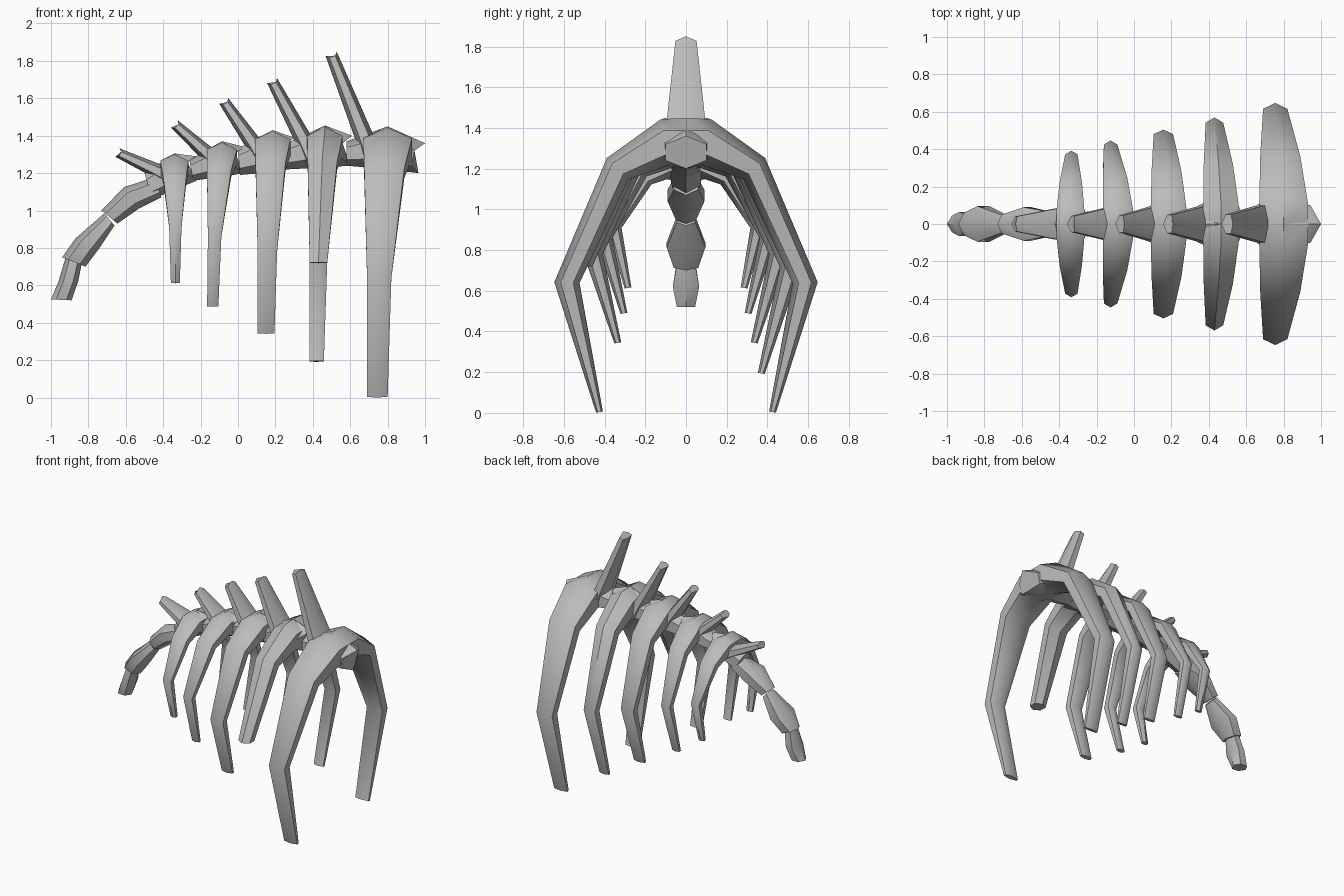
import bpy, bmesh, math
from mathutils import Vector as V

cube = bpy.data.objects.get("Cube")
if cube:
    bpy.data.objects.remove(cube)

bone = bpy.data.materials.new("bone_grey")
bone.use_nodes = True
bone.diffuse_color = (0.5, 0.5, 0.5, 1)
bone.node_tree.nodes["Principled BSDF"].inputs["Base Color"].default_value = bone.diffuse_color


def loft(name, rings, sides=6):
    """Skin rings of (centre, u axis, v axis, side shift) and cap both ends."""
    bm = bmesh.new()
    loops = []
    for c, u, v, shift in rings:
        loop = []
        for i in range(sides):
            a = math.tau * i / sides
            s = math.sin(a)
            loop.append(bm.verts.new(V(c) + V(u) * math.cos(a) + V(v) * s / 0.866 + V(shift) * abs(s)))
        loops.append(loop)
    for a, b in zip(loops, loops[1:]):
        for i in range(sides):
            j = (i + 1) % sides
            bm.faces.new((a[i], a[j], b[j], b[i]))
    bm.faces.new(loops[0])
    bm.faces.new(loops[-1])
    bmesh.ops.recalc_face_normals(bm, faces=bm.faces)
    mesh = bpy.data.meshes.new(name)
    bm.to_mesh(mesh)
    bm.free()
    mesh.materials.append(bone)
    ob = bpy.data.objects.new(name, mesh)
    bpy.context.collection.objects.link(ob)
    bpy.ops.object.select_all(action='DESELECT')
    ob.select_set(True)
    bpy.context.view_layer.objects.active = ob
    bpy.ops.object.shade_smooth_by_angle(angle=math.radians(48))
    return ob


NONE = (0, 0, 0)


def end_ring(top, bottom, width, shift=0):
    """Ring spanning a top and a bottom point given in x, z."""
    t, b = V((top[0], 0, top[1])), V((bottom[0], 0, bottom[1]))
    return ((t + b) / 2, (t - b) / 2, (0, width, 0), (shift, 0, 0))


def rib_pair(name, k, xs, widths, z_top, z_elbow, z_tip, y_tip, broken=False):
    """Arch of two ribs through the hub; the -y one may end at the elbow."""
    x_hub, x_elbow, x_tip = xs
    w_hub, w_elbow, w_tip = widths
    x_mid, w_mid = x_hub * 0.6 + x_elbow * 0.4, w_hub * 0.65 + w_elbow * 0.35
    # x, y, z, half width, half thickness, outward tilt from vertical
    half = [
        (x_hub, 0.10 * k, z_top - 0.12 * k, w_hub, 0.115 * k, 12),
        (x_mid, 0.335 * k, z_top - 0.25 * k, w_mid, 0.075 * k, 46),
        (x_elbow, 0.585 * k, z_elbow - 0.02, w_elbow, 0.062 * k, 88),
        (x_tip, y_tip, z_tip + 0.004, w_tip, 0.017, 100),
    ]

    def ring(p, side):
        x, y, z, w, n, tilt = p
        a = math.radians(tilt)
        return ((x, side * y, z), (0, side * n * math.sin(a), n * math.cos(a)), (w, 0, 0), NONE)

    right = [ring(p, -1) for p in (half[:3] if broken else half)]
    hub = ((x_hub, 0, z_top - 0.125 * k), (0, 0, 0.125 * k), (w_hub, 0, 0), NONE)
    loft(name, right[::-1] + [hub] + [ring(p, 1) for p in half])


def vertebra(name, k, x_hub, z_top, front, rear, w_hub):
    """Spindle body from the flared front end to the narrow rear end."""
    loft(name, [
        end_ring(*front, 0.10 * (0.5 + k / 2), -0.055),
        end_ring((x_hub, z_top), (x_hub, (front[1][1] + rear[1][1]) / 2), 0.13 * k),
        end_ring(*rear, 0.065),
    ])


def spine_blade(name, k, base, tip):
    """Flattened, tapered blade leaning to the rear."""
    b, t = V((base[0], 0, base[1])), V((tip[0], 0, tip[1]))
    axis = (t - b).normalized()
    u = V((axis.z, 0, -axis.x))
    g = 0.45 + 0.55 * k
    loft(name, [
        (b - axis * 0.10, u * 0.07 * g, (0, 0.12 * g, 0), NONE),
        (b, u * 0.05 * g, (0, 0.10 * g, 0), NONE),
        (t, u * 0.032 * g, (0, 0.052 * g, 0), -axis * 0.02),
    ])


# Rib-bearing segments, largest first
segments = [
    dict(k=1.0, xs=(.80, .755, .745), widths=(.13, .065, .055), z=(1.45, .66, 0), y_tip=.425,
         front=((1.0, 1.36), (.965, 1.20)), rear=((.58, 1.37), (.58, 1.24)),
         base=(.68, 1.38), tip=(.498, 1.838)),
    dict(k=.88, xs=(.465, .43, .42), widths=(.095, .047, .039), z=(1.455, .74, .19), y_tip=.37,
         front=((.61, 1.40), (.60, 1.24)), rear=((.26, 1.36), (.26, 1.22)),
         base=(.355, 1.37), tip=(.182, 1.695)),
    dict(k=.78, xs=(.185, .157, .15), widths=(.095, .052, .045), z=(1.43, .80, .34), y_tip=.335,
         front=((.30, 1.39), (.27, 1.22)), rear=((.0, 1.33), (.01, 1.19)),
         base=(.08, 1.36), tip=(-.077, 1.587)),
    dict(k=.69, xs=(-.085, -.125, -.135), widths=(.08, .036, .03), z=(1.37, .88, .485), y_tip=.305,
         front=((.035, 1.34), (.03, 1.20)), rear=((-.26, 1.27), (-.24, 1.16)),
         base=(-.16, 1.30), tip=(-.34, 1.463)),
    dict(k=.605, xs=(-.34, -.335, -.335), widths=(.075, .033, .024), z=(1.305, .93, .61), y_tip=.285,
         front=((-.225, 1.29), (-.22, 1.16)), rear=((-.50, 1.20), (-.46, 1.06)),
         base=(-.44, 1.215), tip=(-.645, 1.31)),
]
for i, s in enumerate(segments):
    n = i + 1
    rib_pair(f"rib_pair_{n}", s["k"], s["xs"], s["widths"], *s["z"], s["y_tip"], broken=(i == 1))
    vertebra(f"vertebra_{n}", s["k"], s["xs"][0], s["z"][0], s["front"], s["rear"], s["widths"][0])
    spine_blade(f"spine_blade_{n}", s["k"], s["base"], s["tip"])

# Plain tail vertebrae: upper end, swollen middle, lower end
tail = [
    (((-.44, 1.18), (-.41, 1.07), .06), ((-.61, 1.125), (-.53, 1.01), .09), ((-.73, 1.0), (-.645, .93), .05)),
    (((-.715, .985), (-.66, .92), .045), ((-.87, .85), (-.74, .80), .095), ((-.94, .75), (-.815, .70), .06)),
    (((-.92, .755), (-.835, .72), .045), ((-.96, .62), (-.855, .62), .065), ((-1.0, .525), (-.89, .52), .045)),
]
for i, rings in enumerate(tail):
    loft(f"tail_vertebra_{i + 1}", [end_ring(*r) for r in rings])
